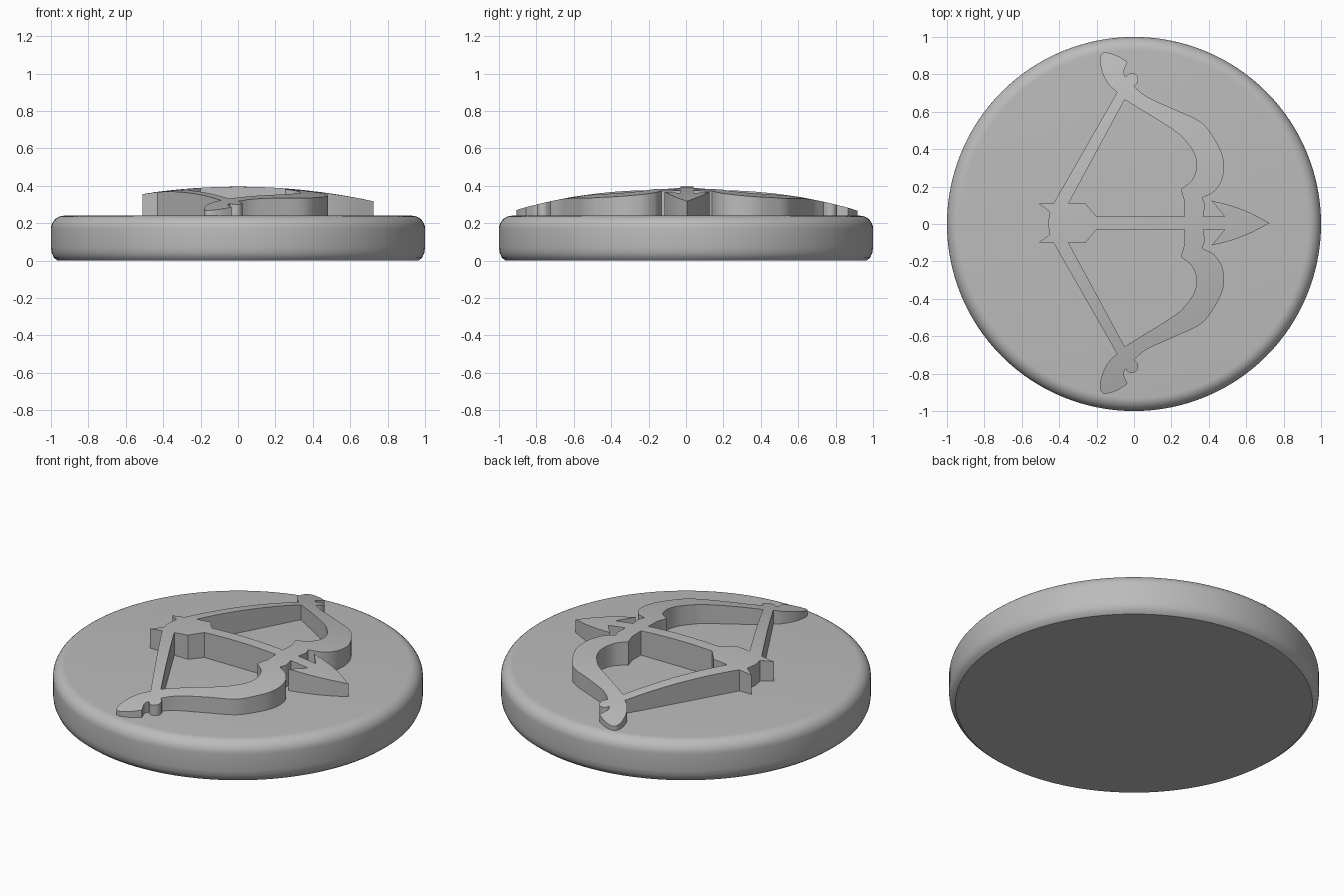
import bpy, bmesh, math
from mathutils import Vector

cube = bpy.data.objects.get("Cube")
if cube:
    bpy.data.objects.remove(cube, do_unlink=True)

AXIS_Y = 0.005       # the bow mirrors about this line
TOP, BASE = 0.24, 0.2
PEAK, DOME_R = 0.395, 3.4

grey = bpy.data.materials.new("plain grey")
grey.use_nodes = True
colour = (0.5, 0.5, 0.5, 1)
grey.diffuse_color = colour
grey.node_tree.nodes["Principled BSDF"].inputs["Base Color"].default_value = colour


def finish(bm, name, angle):
    """Turn a bmesh into a grey object, smooth except at sharp edges."""
    bmesh.ops.recalc_face_normals(bm, faces=bm.faces)
    mesh = bpy.data.meshes.new(name)
    bm.to_mesh(mesh)
    bm.free()
    mesh.materials.append(grey)
    obj = bpy.data.objects.new(name, mesh)
    bpy.context.collection.objects.link(obj)
    bpy.ops.object.select_all(action='DESELECT')
    obj.select_set(True)
    bpy.context.view_layer.objects.active = obj
    bpy.ops.object.shade_smooth_by_angle(angle=math.radians(angle))
    return obj


def smooth_run(points, steps=5):
    """Catmull-Rom curve through the points."""
    pts = [Vector(p) for p in points]
    ext = [2 * pts[0] - pts[1]] + pts + [2 * pts[-1] - pts[-2]]
    out = []
    for a, b, c, d in zip(ext, ext[1:], ext[2:], ext[3:]):
        for i in range(steps):
            t = i / steps
            out.append(0.5 * (2 * b + (c - a) * t + (2 * a - 5 * b + 4 * c - d) * t * t
                              + (3 * b - a - 3 * c + d) * t ** 3))
    return out + [pts[-1]]


def mirrored(points):
    return [Vector((p[0], 2 * AXIS_Y - p[1])) for p in reversed(points)]


# Round base disc with a soft upper rim and a small lower one
bm = bmesh.new()
fillet = 0.07
profile = [(0, 0), (0.965, 0), (0.984, 0.015), (0.996, 0.04), (1, 0.07)]
for i in range(9):
    a = math.pi / 2 * i / 8
    profile.append((1 - fillet + fillet * math.cos(a), TOP - fillet + fillet * math.sin(a)))
profile.append((0, TOP))
verts = [bm.verts.new((r, 0, z)) for r, z in profile]
edges = [bm.edges.new(pair) for pair in zip(verts, verts[1:])]
bmesh.ops.spin(bm, geom=verts + edges, axis=(0, 0, 1), cent=(0, 0, 0),
               angle=math.tau, steps=128, use_merge=True)
bmesh.ops.remove_doubles(bm, verts=bm.verts, dist=0.0001)
finish(bm, "base_disc", 30)

# Upper half of the bow-and-arrow outline, from arrow tip to arrow tail
head = smooth_run([(0.725, AXIS_Y), (0.62, 0.06), (0.52, 0.098), (0.415, 0.125)])
shaft = [(0.485, 0.04), (0.37, 0.04), (0.38, 0.1)]
limb = smooth_run([(0.365, 0.14), (0.43, 0.175), (0.475, 0.25), (0.475, 0.36), (0.42, 0.47),
                   (0.35, 0.55), (0.2, 0.62), (0.07, 0.68), (0, 0.735)])
knob = [(-0.012 + 0.035 * math.cos(a), 0.772 + 0.035 * math.sin(a))
        for a in (math.radians(-60 + 22 * i) for i in range(10))]
tip = smooth_run([(-0.045, 0.785), (-0.055, 0.815), (-0.035, 0.865)])
tip += smooth_run([(-0.08, 0.895), (-0.13, 0.914), (-0.17, 0.912), (-0.182, 0.87),
                   (-0.165, 0.8), (-0.13, 0.74), (-0.09, 0.705)])
fletching = [(-0.43, 0.11), (-0.51, 0.11), (-0.45, 0.065), (-0.46, AXIS_Y)]
half = head + shaft + limb + knob + tip + fletching
outer = half + mirrored(half[1:-1])

# Opening between string, shaft and limb
opening = [(-0.2, 0.04), (0.27, 0.04), (0.27, 0.12)]
opening += smooth_run([(0.25, 0.185), (0.31, 0.235), (0.335, 0.31), (0.32, 0.38),
                       (0.27, 0.45), (0.2, 0.51), (-0.05, 0.665)])
opening += [(-0.35, 0.11), (-0.26, 0.11)]

# Fill the outline, slice it finely, raise it and follow a shallow dome
bm = bmesh.new()
edges = []
for loop in (outer, opening, mirrored(opening)):
    vs = [bm.verts.new((p[0], p[1], BASE)) for p in loop]
    edges += [bm.edges.new((vs[i - 1], vs[i])) for i in range(len(vs))]
bmesh.ops.triangle_fill(bm, use_beauty=True, use_dissolve=False, edges=edges)
for axis in (Vector((1, 0, 0)), Vector((0, 1, 0))):
    for i in range(-19, 20):
        bmesh.ops.bisect_plane(bm, geom=bm.verts[:] + bm.edges[:] + bm.faces[:],
                               dist=0.00001, plane_co=axis * i * 0.05, plane_no=axis)
raised = bmesh.ops.extrude_face_region(bm, geom=bm.faces[:], use_keep_orig=True)
for v in raised["geom"]:
    if isinstance(v, bmesh.types.BMVert):
        v.co.z = PEAK - DOME_R + math.sqrt(DOME_R ** 2 - v.co.x ** 2 - v.co.y ** 2)
finish(bm, "bow_and_arrow_relief", 30)
